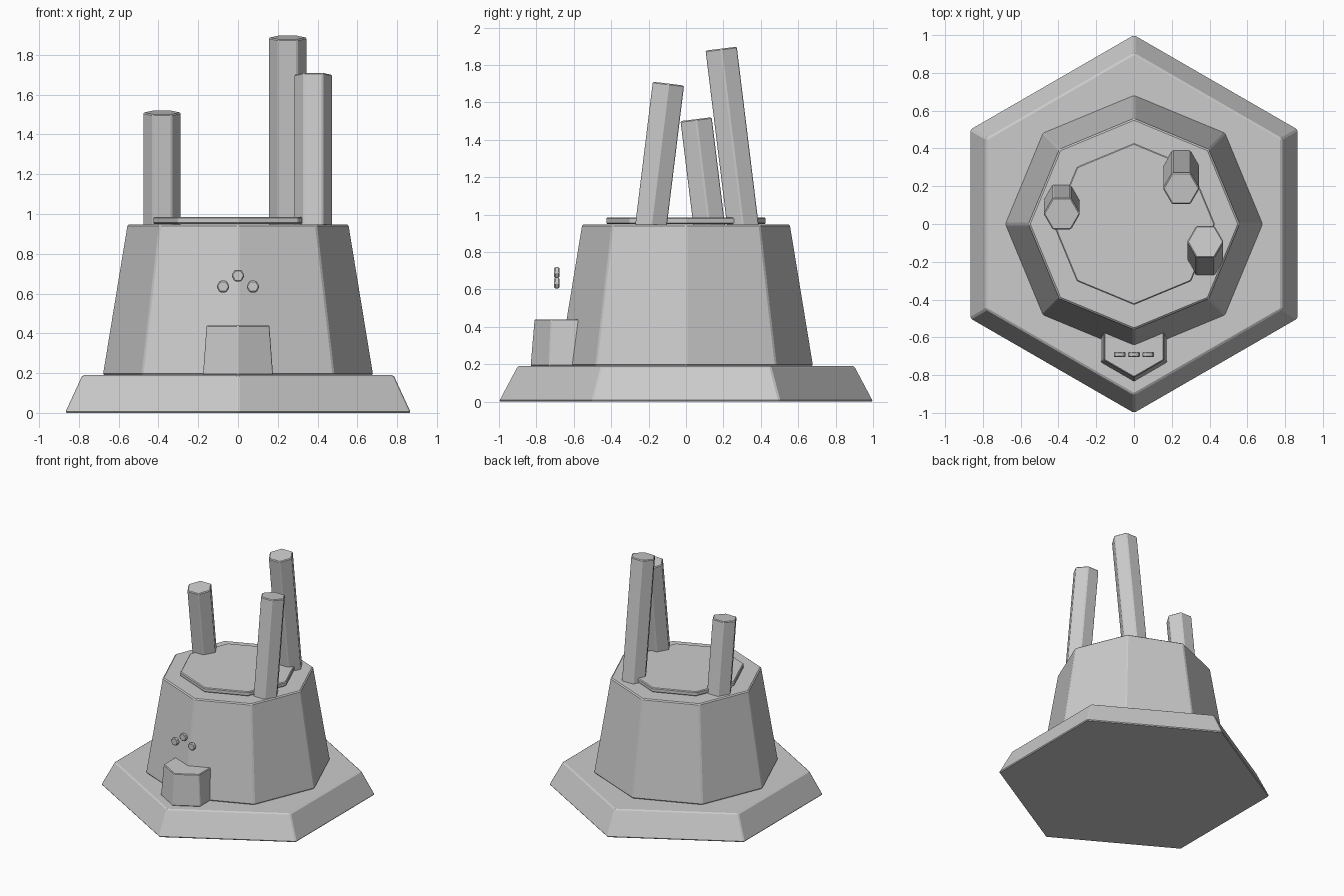
import bpy
from math import radians, tan
from mathutils import Vector

if "Cube" in bpy.data.objects:
    bpy.data.objects.remove(bpy.data.objects["Cube"])


def prism(name, sides, r1, r2, bottom, top, turn=0.0, bevel=0.008):
    """Tapered prism from the bottom point to the top point, softly bevelled."""
    a, b = Vector(bottom), Vector(top)
    bpy.ops.mesh.primitive_cone_add(vertices=sides, radius1=r1, radius2=r2,
                                    depth=(b - a).length)
    ob = bpy.context.object
    ob.name = name
    # spin the cross-section inside the mesh, then aim along the y-z plane
    for v in ob.data.vertices:
        v.co.rotate(Vector((0, 0, 1)).rotation_difference(Vector((0, 0, 1))))
    if turn:
        from mathutils import Matrix
        ob.data.transform(Matrix.Rotation(radians(turn), 4, 'Z'))
    ob.rotation_euler = Vector((0, 0, 1)).rotation_difference(b - a).to_euler()
    ob.location = (a + b) / 2
    mod = ob.modifiers.new("soft_edges", 'BEVEL')
    mod.width = bevel
    mod.segments = 1
    return ob


# Stepped tower: hexagonal base, octagonal body, thin roof plate
prism("base", 6, 1.004, 0.903, (0, 0, 0), (0, 0, 0.19))
prism("body", 8, 0.682, 0.558, (0, 0, 0.19), (0, 0, 0.947))
prism("roof_plate", 8, 0.428, 0.428, (0, 0, 0.95), (0, 0, 0.985), bevel=0.006)

# Entrance block half sunk into the front corner of the body
prism("entrance", 6, 0.203, 0.182, (0, -0.63, 0.19), (0, -0.63, 0.44), bevel=0.005)

# Leaning hexagonal chimneys: x, y of the top, height of the top, lean in degrees
chimneys = [(-0.382, 0.054, 1.51, 7), (0.25, 0.188, 1.887, 7), (0.378, -0.094, 1.70, -7)]
for i, (x, y, z, lean) in enumerate(chimneys):
    low = 0.93
    prism(f"chimney_{i + 1}", 6, 0.097, 0.097,
          (x, y + (z - low) * tan(radians(lean)), low), (x, y, z), turn=30, bevel=0.006)

# Three small round lamps above the entrance
for i, (x, z) in enumerate([(-0.075, 0.635), (0, 0.69), (0.075, 0.635)]):
    prism(f"lamp_{i + 1}", 6, 0.034, 0.034, (x, -0.677, z), (x, -0.705, z),
          turn=30, bevel=0.006)
